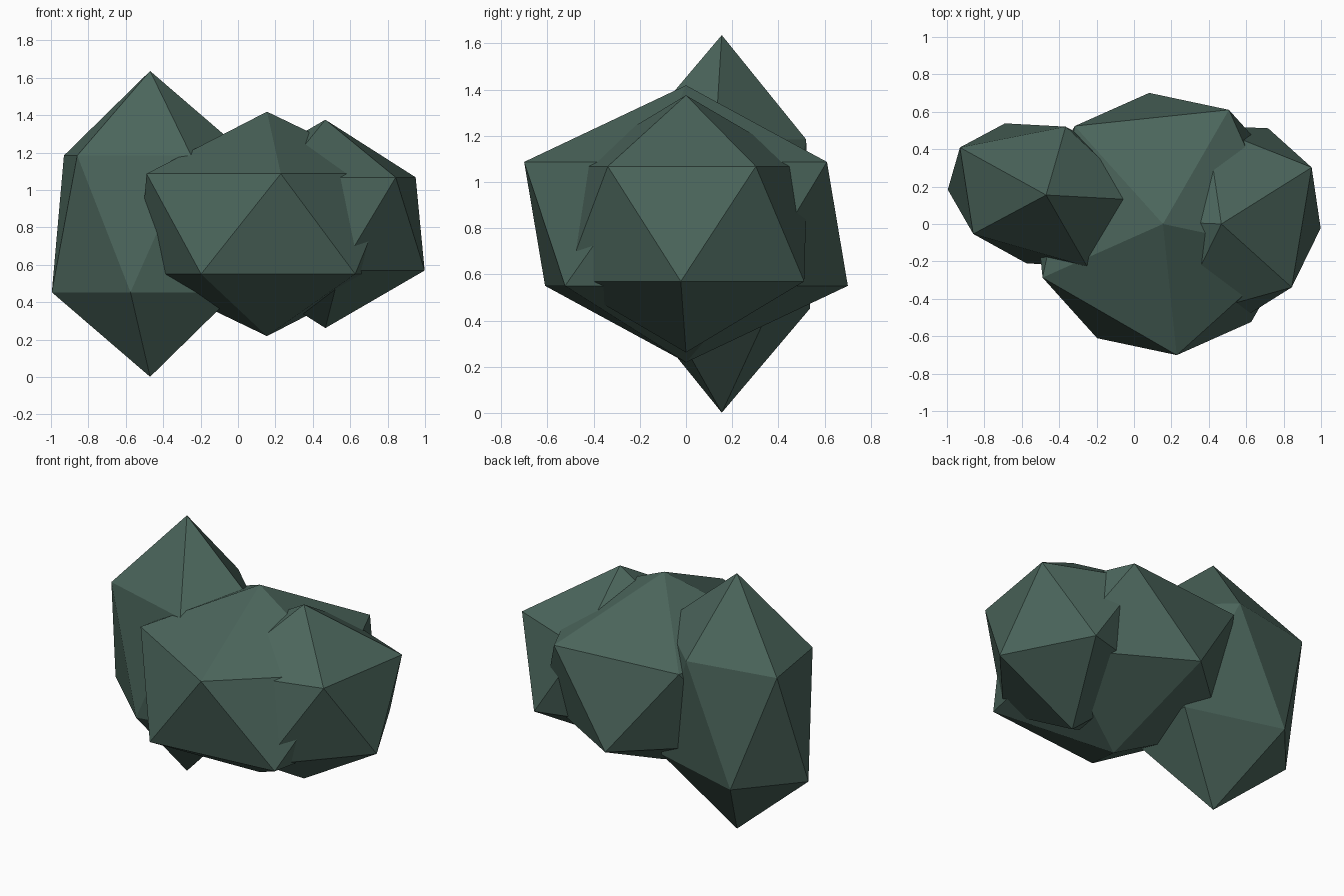
import bpy
import math

if "Cube" in bpy.data.objects:
    bpy.data.objects.remove(bpy.data.objects["Cube"])

# One flat foliage colour
leaf = bpy.data.materials.new("dark_leaf_green")
leaf.diffuse_color = (0.07, 0.13, 0.105, 1.0)
leaf.use_nodes = True
leaf.node_tree.nodes["Principled BSDF"].inputs["Base Color"].default_value = leaf.diffuse_color

MID_Z = 0.8185


def clump(name, x, y, scale, turn):
    """Low-poly foliage clump: a stretched 20-sided ball turned about z."""
    bpy.ops.mesh.primitive_ico_sphere_add(subdivisions=1, radius=1.0,
                                          location=(x, y, MID_Z))
    ob = bpy.context.object
    ob.name = name
    ob.scale = scale
    ob.rotation_euler = (0, 0, math.radians(turn))
    ob.data.materials.append(leaf)
    return ob


# Large middle clump
clump("bush_middle", 0.155, 0.0, (0.788, 0.788, 0.60), 60)
# Tall narrow clump on the left
clump("bush_left", -0.47, 0.155, (0.425, 0.603, 0.8175), 74)
# Smaller clump on the right
clump("bush_right", 0.467, 0.0, (0.566, 0.644, 0.557), -42)
